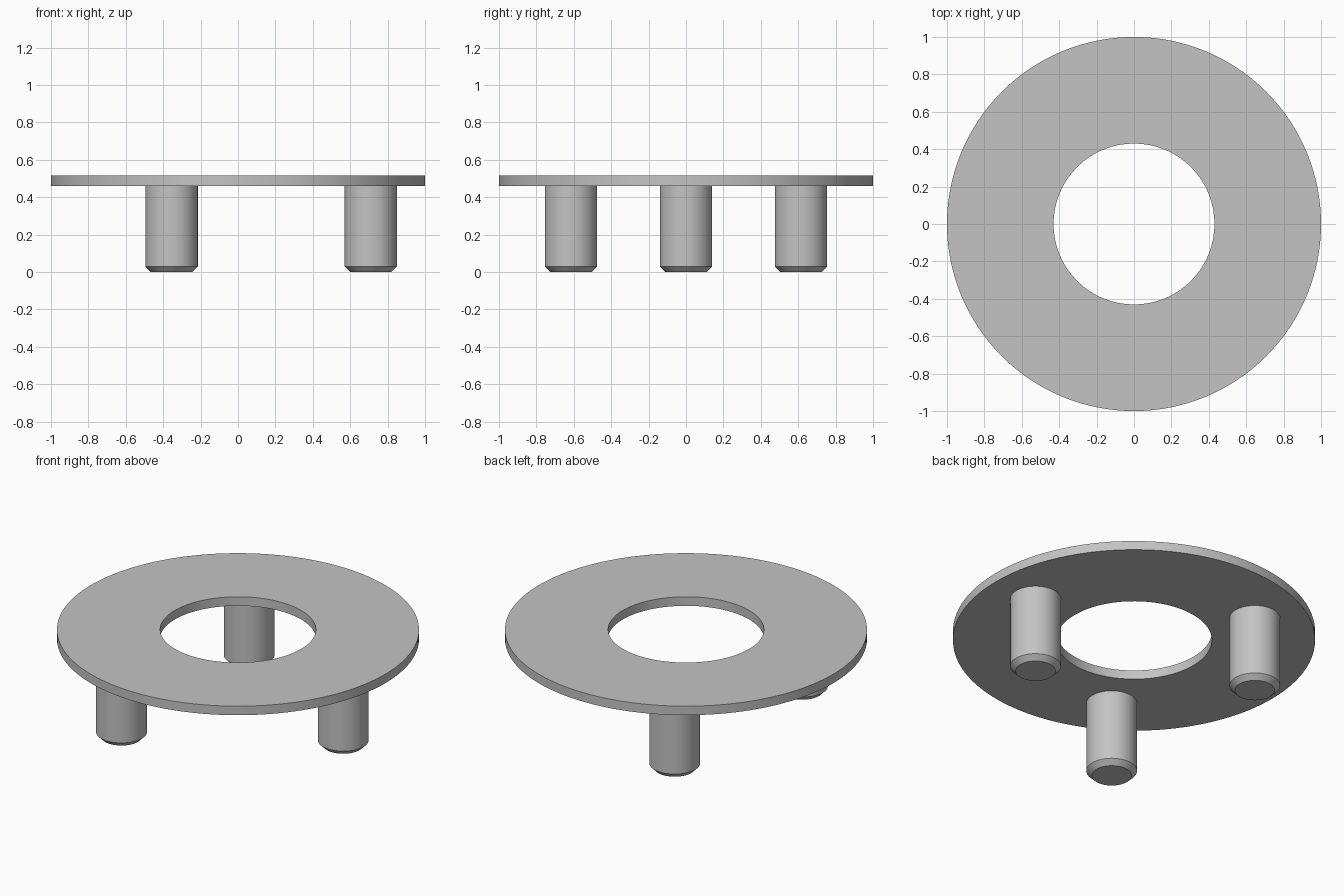
import bpy
import bmesh
import math
from mathutils import Matrix, Vector

cube = bpy.data.objects.get("Cube")
if cube:
    bpy.data.objects.remove(cube, do_unlink=True)

grey = bpy.data.materials.new("plain grey")
grey.use_nodes = True
colour = (0.55, 0.55, 0.55, 1.0)
grey.diffuse_color = colour
grey.node_tree.nodes["Principled BSDF"].inputs["Base Color"].default_value = colour


def lathe(name, profile, segments, closed, location=(0, 0, 0)):
    """Revolve a (radius, height) profile around the vertical axis."""
    bm = bmesh.new()
    rings = []
    for r, z in profile:
        angles = [math.tau * i / segments for i in range(segments)]
        rings.append([bm.verts.new((r * math.cos(a), r * math.sin(a), z)) for a in angles])
    pairs = list(zip(rings, rings[1:]))
    if closed:
        pairs.append((rings[-1], rings[0]))
    else:
        bm.faces.new(rings[0])
        bm.faces.new(rings[-1])
    for low, high in pairs:
        for i in range(segments):
            j = (i + 1) % segments
            bm.faces.new((low[i], low[j], high[j], high[i]))
    bmesh.ops.recalc_face_normals(bm, faces=bm.faces)
    mesh = bpy.data.meshes.new(name)
    bm.to_mesh(mesh)
    bm.free()
    mesh.materials.append(grey)
    obj = bpy.data.objects.new(name, mesh)
    obj.location = location
    bpy.context.collection.objects.link(obj)
    bpy.ops.object.select_all(action="DESELECT")
    obj.select_set(True)
    bpy.context.view_layer.objects.active = obj
    bpy.ops.object.shade_smooth_by_angle(angle=math.radians(30))
    return obj


# Flat ring with a central hole
bottom, top = 0.46, 0.515
lathe("ring_plate", [(0.43, bottom), (1.0, bottom), (1.0, top), (0.43, top)], 128, True)

# Three chamfered pegs spaced evenly under the ring
peg_profile = [(0.11, 0), (0.14, 0.03), (0.14, bottom)]
for name, degrees in (("left_peg", 0), ("back_right_peg", 120), ("front_right_peg", 240)):
    place = Matrix.Rotation(math.radians(degrees), 3, "Z") @ Vector((0.71, 0, 0))
    lathe(name, peg_profile, 64, False, place)
